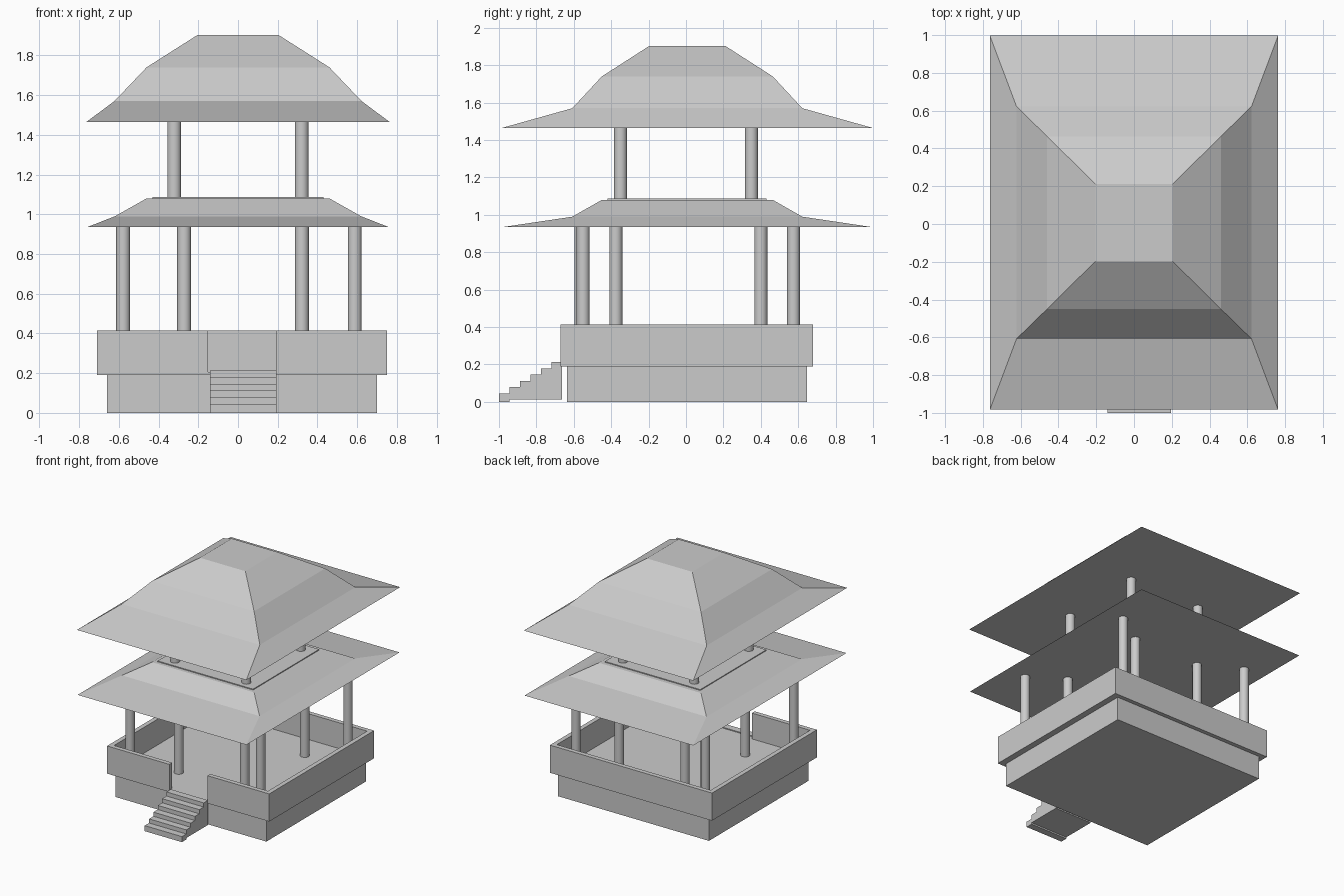
import bpy, bmesh
from mathutils import Vector

if "Cube" in bpy.data.objects:
    bpy.data.objects.remove(bpy.data.objects["Cube"])


def finish(name, bm):
    bmesh.ops.recalc_face_normals(bm, faces=bm.faces)
    mesh = bpy.data.meshes.new(name)
    bm.to_mesh(mesh)
    bm.free()
    ob = bpy.data.objects.new(name, mesh)
    bpy.context.collection.objects.link(ob)
    return ob


def prism(name, points, sweep):
    """Closed outline extruded along the sweep vector."""
    bm = bmesh.new()
    face = bm.faces.new([bm.verts.new(p) for p in points])
    res = bmesh.ops.extrude_face_region(bm, geom=[face], use_keep_orig=True)
    verts = [g for g in res["geom"] if isinstance(g, bmesh.types.BMVert)]
    bmesh.ops.translate(bm, verts=verts, vec=Vector(sweep))
    return finish(name, bm)


def box(name, x0, x1, y0, y1, z0, z1):
    pts = [(x0, y0, z0), (x1, y0, z0), (x1, y1, z0), (x0, y1, z0)]
    return prism(name, pts, (0, 0, z1 - z0))


def roof(name, levels, cy=0.007):
    """Rectangular rings (half x, half y, z) skinned into a hipped roof."""
    bm = bmesh.new()
    rings = [[bm.verts.new((sx * hx, cy + sy * hy, z))
              for sx, sy in ((-1, -1), (1, -1), (1, 1), (-1, 1))]
             for hx, hy, z in levels]
    for a, b in zip(rings, rings[1:]):
        for i in range(4):
            j = (i + 1) % 4
            bm.faces.new((a[i], a[j], b[j], b[i]))
    bm.faces.new(rings[0][::-1])
    bm.faces.new(rings[-1])
    return finish(name, bm)


def column(name, x, y, z0, z1, r=0.035):
    bpy.ops.mesh.primitive_cylinder_add(vertices=24, radius=r, depth=z1 - z0,
                                        location=(x, y, (z0 + z1) / 2))
    bpy.context.object.name = name
    bpy.ops.object.shade_smooth_by_angle()


# Plinth and floor
FLOOR = 0.205
box("plinth", -0.66, 0.70, -0.635, 0.647, 0, 0.19)
box("floor", -0.70, 0.74, -0.665, 0.67, 0.19, FLOOR)

# Parapet wall with a gap at the stairs
x0, x1, y0, y1, t = -0.71, 0.75, -0.67, 0.68, 0.037
g0, g1 = -0.15, 0.195
outline = [(g0, y0), (x0, y0), (x0, y1), (x1, y1), (x1, y0), (g1, y0),
           (g1, y0 + t), (x1 - t, y0 + t), (x1 - t, y1 - t),
           (x0 + t, y1 - t), (x0 + t, y0 + t), (g0, y0 + t)]
prism("parapet", [(x, y, 0.19) for x, y in outline], (0, 0, 0.225))

# Stairs, stepped profile swept across
steps, run, rise = 6, 0.056, 0.0335
profile = [(-1, 0)]
for i in range(steps):
    z = 0.045 + i * rise
    profile += [(-1 + i * run, z), (-1 + (i + 1) * run, z)]
profile += [(-1 + steps * run, 0.012), (-1 + run, 0.012), (-1 + run, 0)]
prism("stairs", [(-0.14, y, z) for y, z in profile], (0.335, 0, 0))

# Lower columns: outer corners and inner square
for i, (x, y) in enumerate([(-0.578, -0.562), (0.588, -0.55), (0.588, 0.575), (-0.578, 0.575),
                            (-0.271, -0.375), (0.322, -0.375), (0.322, 0.40), (-0.271, 0.40)]):
    column(f"lower_column_{i + 1}", x, y, FLOOR - 0.005, 0.94)

# Lower roof with upper deck
roof("lower_roof", [(0.76, 0.985, 0.935), (0.62, 0.615, 0.99), (0.46, 0.457, 1.08)])
box("upper_deck", -0.43, 0.43, -0.42, 0.43, 1.06, 1.087)

# Upper columns
for sx in (-1, 1):
    for sy in (-1, 1):
        column(f"upper_column_{'left' if sx < 0 else 'right'}_{'front' if sy < 0 else 'back'}",
               sx * 0.321, sy * 0.35, 1.08, 1.47)

# Upper roof
roof("upper_roof", [(0.763, 0.99, 1.465), (0.622, 0.615, 1.57),
                    (0.46, 0.457, 1.74), (0.205, 0.205, 1.902)])
